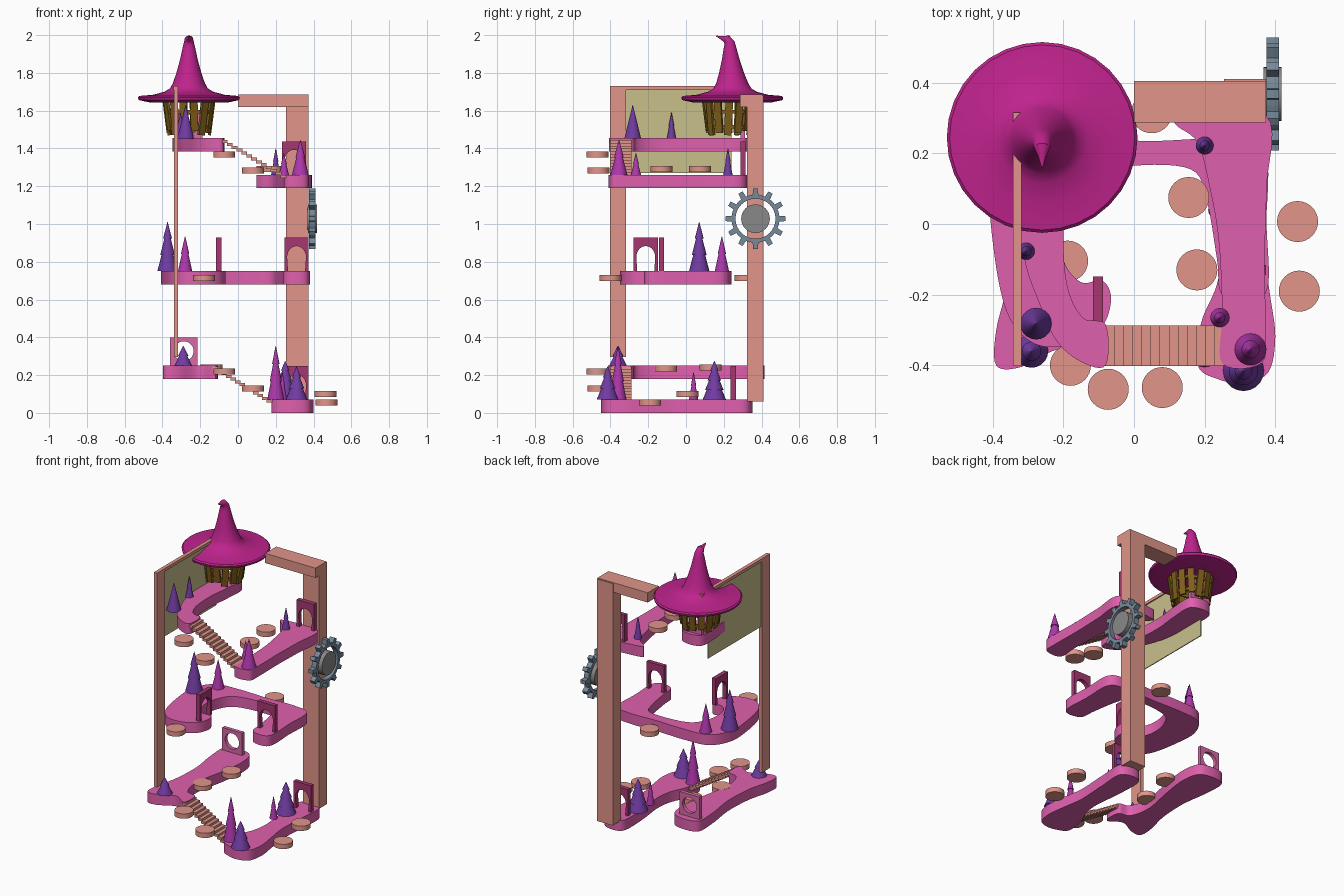
import bpy, bmesh, math
from math import pi, sin, cos, radians
from mathutils import Matrix, Vector

if "Cube" in bpy.data.objects:
    bpy.data.objects.remove(bpy.data.objects["Cube"])

def mat(name, r, g, b):
    m = bpy.data.materials.new(name)
    m.diffuse_color = [(c / 255) ** 2.2 for c in (r, g, b)] + [1]
    m.use_nodes = True
    m.node_tree.nodes["Principled BSDF"].inputs["Base Color"].default_value = m.diffuse_color
    return m

PINK = mat("pink", 222, 96, 172)
PLUM = mat("plum", 165, 58, 112)
ROSE = mat("rose", 214, 105, 165)
SALMON = mat("salmon", 224, 148, 136)
HAT = mat("magenta", 190, 40, 140)
WOOD = mat("wood", 128, 96, 32)
STEEL = mat("steel", 118, 136, 152)
GREY = mat("grey", 135, 135, 135)
CLOTH = mat("cloth", 200, 190, 138)
PURPLE = mat("purple", 112, 62, 160)
VIOLET = mat("violet", 172, 58, 170)

def add_mesh(name, me, m, angle=35):
    me.materials.clear()
    me.materials.append(m)
    me.shade_smooth()
    me.set_sharp_from_angle(angle=radians(angle))
    ob = bpy.data.objects.new(name, me)
    bpy.context.collection.objects.link(ob)
    return ob

def from_bm(name, bm, m, angle=35):
    bmesh.ops.recalc_face_normals(bm, faces=bm.faces)
    me = bpy.data.meshes.new(name)
    bm.to_mesh(me)
    bm.free()
    return add_mesh(name, me, m, angle)

def box(name, lo, hi, m):
    bm = bmesh.new()
    lo, hi = Vector(lo), Vector(hi)
    bmesh.ops.create_cube(bm, size=1, matrix=Matrix.Translation((lo + hi) / 2) @ Matrix.Diagonal((*(hi - lo), 1)))
    return from_bm(name, bm, m)

def prism(name, loops, depth, matrix, m):
    """Filled flat outline (later loops are holes) extruded evenly along local z."""
    cu = bpy.data.curves.new(name, 'CURVE')
    cu.dimensions, cu.fill_mode, cu.extrude = '2D', 'BOTH', depth / 2
    for loop in loops:
        sp = cu.splines.new('POLY')
        sp.points.add(len(loop) - 1)
        for p, (x, y) in zip(sp.points, loop):
            p.co = (x, y, 0, 1)
        sp.use_cyclic_u = True
    tmp = bpy.data.objects.new(name + "_tmp", cu)
    bpy.context.collection.objects.link(tmp)
    bpy.context.view_layer.update()
    me = bpy.data.meshes.new_from_object(tmp.evaluated_get(bpy.context.evaluated_depsgraph_get()))
    bpy.data.objects.remove(tmp)
    me.transform(matrix)
    bm = bmesh.new()
    bm.from_mesh(me)
    bmesh.ops.remove_doubles(bm, verts=bm.verts, dist=1e-5)
    return from_bm(name, bm, m)

def circle(r, n=32, cx=0, cy=0):
    return [(cx + r * cos(2 * pi * i / n), cy + r * sin(2 * pi * i / n)) for i in range(n)]

def smooth(pts, k=6):
    """Closed Catmull-Rom outline."""
    v, n, out = [Vector(p) for p in pts], len(pts), []
    for i in range(n):
        a, b, c, d = (v[(i + j) % n] for j in (-1, 0, 1, 2))
        for s in range(k):
            t = s / k
            p = 0.5 * (2 * b + (c - a) * t + (2 * a - 5 * b + 4 * c - d) * t * t + (3 * b - a - 3 * c + d) * t ** 3)
            out.append((p.x, p.y))
    return out

def platform(name, z, pts):
    prism(name, [smooth(pts)], 0.07, Matrix.Translation((0, 0, z + 0.035)), PINK)

# winding platforms, bottom to top
platform("ground_platform", 0, [(.18, -.40), (.24, -.44), (.31, -.45), (.38, -.42), (.40, -.32), (.385, -.2),
    (.365, -.05), (.375, .15), (.375, .325), (.24, .335), (.23, .15), (.25, -.05), (.235, -.17), (.19, -.28)])
platform("low_platform", .18, [(-.39, -.40), (-.32, -.405), (-.21, -.355), (-.12, -.40), (-.115, -.29), (-.19, -.26),
    (-.22, -.12), (-.18, .1), (-.16, .28), (-.2, .40), (-.36, .40), (-.37, .25), (-.345, .05), (-.355, -.15), (-.39, -.3)])
platform("middle_platform", .68, [(.37, .2), (.375, 0), (.38, -.17), (.34, -.22), (.25, -.2), (.235, -.1), (.205, .07),
    (.16, .155), (0, .165), (-.14, .13), (-.2, .02), (-.2, -.1), (-.15, -.165), (-.09, -.16), (-.065, -.21), (-.09, -.29),
    (-.17, -.34), (-.28, -.34), (-.36, -.25), (-.4, -.05), (-.4, .1), (-.32, .22), (-.15, .24), (.05, .235), (.25, .24)])
platform("high_platform", 1.19, [(.25, -.395), (.36, -.395), (.372, -.3), (.37, -.1), (.375, .1), (.372, .31),
    (.12, .315), (.12, .28), (.18, .23), (.215, .1), (.24, -.05), (.25, -.25)])
platform("top_platform", 1.385, [(-.08, -.40), (-.15, -.39), (-.22, -.33), (-.27, -.22), (-.31, -.1), (-.335, .1),
    (-.335, .315), (-.19, .315), (-.185, .15), (-.2, 0), (-.19, -.17), (-.145, -.265), (-.08, -.285)])

# two flights of stairs
def stairs(name, x0, z0, x1, z1, n=13):
    for i in range(n):
        x, z = x0 + (x1 - x0) * i / (n - 1), z0 + (z1 - z0) * i / (n - 1)
        box(f"{name}_step_{i}", (x - .015, -.402, z - .016), (x + .015, -.288, z), SALMON)

stairs("lower_stairs", .165, .07, -.12, .245)
stairs("upper_stairs", .24, 1.26, -.07, 1.445)

# round floating stepping discs
for i, p in enumerate([(.468, -.19, .055), (.463, .007, .1), (.08, -.463, .13), (-.073, -.468, .22), (-.188, -.105, .235),
        (-.14, .13, .24), (-.18, -.4, .715), (.05, .315, .715), (.08, -.463, 1.283), (-.073, -.468, 1.368),
        (.155, .075, 1.29), (.178, -.13, 1.29)]):
    prism(f"stepping_disc_{i}", [circle(.058)], .032, Matrix.Translation(p), SALMON)

# arches and ring gates, either facing y or facing x
def gate(name, x, y, z, facing_x=False, ring=False):
    M = Matrix.Translation((x, y, z)) @ Matrix.Rotation(pi / 2 if facing_x else 0, 4, 'Z') @ Matrix.Rotation(pi / 2, 4, 'X')
    if ring:
        prism(name, [[(-.073, 0), (.073, 0), (.073, .15), (-.073, .15)], circle(.052, 28, 0, .077)], .025, M, ROSE)
    else:
        arc = [(.05 * cos(a * pi / 14), .075 + .058 * sin(a * pi / 14)) for a in range(15)]
        outline = [(.045, 0), (.064, 0), (.064, .178), (-.064, .178), (-.064, 0), (-.045, 0)] + arc[::-1]
        prism(name, [outline], .028, M, PLUM)

gate("ground_arch", .31, .25, .07)
gate("middle_right_arch", .31, -.13, .75)
gate("middle_left_arch", -.102, -.213, .75, True)
gate("high_arch", .297, .302, 1.26)
gate("low_ring_gate", -.287, .36, .25, ring=True)
gate("top_ring_gate", -.262, .30, 1.45, ring=True)

# tiered cone trees: x, y, z, height, radius, tiers, colour
def tree(name, x, y, z, h, r, tiers, m):
    bm = bmesh.new()
    for t in range(tiers):
        a, b = t / tiers, min(1, (t + 1.35) / tiers)
        r1, r2 = r * (1 - a * .85), r * (1 - b) * .8
        bmesh.ops.create_cone(bm, cap_ends=True, segments=20, radius1=r1, radius2=max(r2, .001), depth=h * (b - a),
                              matrix=Matrix.Translation((x, y, z + h * (a + b) / 2)))
    from_bm(name, bm, m)

for i, t in enumerate([(.2, -.36, .07, .285, .045, 3, VIOLET), (.31, -.415, .07, .175, .058, 3, PURPLE),
        (.25, .15, .07, .205, .062, 4, PURPLE), (.235, .04, .07, .145, .025, 2, VIOLET),
        (-.29, -.36, .25, .105, .047, 2, PURPLE), (-.373, .07, .75, .26, .054, 3, PURPLE),
        (-.28, .19, .75, .185, .038, 2, VIOLET), (.33, -.355, 1.26, .185, .045, 2, VIOLET),
        (.243, -.265, 1.26, .115, .027, 2, VIOLET), (.2, .222, 1.26, .14, .025, 2, PURPLE),
        (-.277, -.282, 1.45, .18, .045, 1, PURPLE), (-.305, -.077, 1.45, .14, .025, 2, PURPLE)]):
    tree(f"tree_{i}", *t)

# right post with top beam, left post with rail and hanging cloth
box("right_post", (.255, .322, .06), (.373, .41, 1.68), SALMON)
box("top_beam", (0, .287, 1.62), (.373, .405, 1.685), SALMON)
box("left_post", (-.34, -.402, .295), (-.318, -.317, 1.73), SALMON)
box("left_rail", (-.342, -.402, 1.71), (-.318, .315, 1.73), SALMON)
box("hanging_cloth", (-.332, -.32, 1.27), (-.326, .24, 1.715), CLOTH)

# gear on the right post
teeth = []
for i in range(12):
    for r, d in ((.127, -.15), (.127, -.075), (.16, -.05), (.16, .05), (.127, .075), (.127, .15)):
        a = 2 * pi * i / 12 + d * 1.6
        teeth.append((r * cos(a), r * sin(a)))
side = Matrix.Rotation(pi / 2, 4, 'Y')
prism("gear_ring", [teeth, circle(.106)], .035, Matrix.Translation((.393, .368, 1.028)) @ side, STEEL)
prism("gear_hub", [circle(.076)], .05, Matrix.Translation((.392, .368, 1.028)) @ side, GREY)

# hut: flared ring of separate staves and two hoops
HX, HY = -.26, .225
for i in range(14):
    bm = bmesh.new()
    low = 1.47 + .012 * (i % 3)
    M = (Matrix.Translation((HX, HY, 0)) @ Matrix.Rotation(2 * pi * i / 14, 4, 'Z')
         @ Matrix.Translation((.121, 0, (low + 1.655) / 2)) @ Matrix.Rotation(.13, 4, 'Y')
         @ Matrix.Rotation(radians((i % 3 - 1) * 3), 4, 'X') @ Matrix.Diagonal((.016, .04, 1.655 - low, 1)))
    bmesh.ops.create_cube(bm, size=1, matrix=M)
    from_bm(f"hut_stave_{i}", bm, WOOD)
for i, (z, r) in enumerate([(1.515, .118), (1.595, .129)]):
    prism(f"hut_hoop_{i}", [circle(r), circle(r - .018)], .018, Matrix.Translation((HX, HY, z)), WOOD)

# pointed hat roof with bent tip: radius, height, y shift, tilt
bm, rings, N = bmesh.new(), [], 32
for r, z, dy, tilt in [(.12, 1.645, 0, 0), (.2, 1.642, 0, 0), (.266, 1.656, 0, 0), (.27, 1.67, 0, 0), (.262, 1.678, 0, 0),
        (.19, 1.684, 0, 0), (.13, 1.7, 0, 0), (.1, 1.718, 0, 0), (.085, 1.745, 0, 0), (.066, 1.8, -.004, 0),
        (.047, 1.87, -.008, 0), (.034, 1.93, -.012, .05), (.027, 1.96, -.014, .3), (.022, 1.98, -.03, .9),
        (.011, 1.985, -.055, 1.3), (.002, 1.995, -.085, 1.4)]:
    rot = Matrix.Rotation(tilt, 3, 'X')
    rings.append([bm.verts.new(rot @ Vector((r * cos(2 * pi * k / N), r * sin(2 * pi * k / N), 0))
                               + Vector((-.26, .245 + dy, z))) for k in range(N)])
for a, b in zip(rings, rings[1:]):
    for k in range(N):
        bm.faces.new((a[k], a[(k + 1) % N], b[(k + 1) % N], b[k]))
bm.faces.new(rings[0])
bm.faces.new(rings[-1])
from_bm("hat_roof", bm, HAT)
